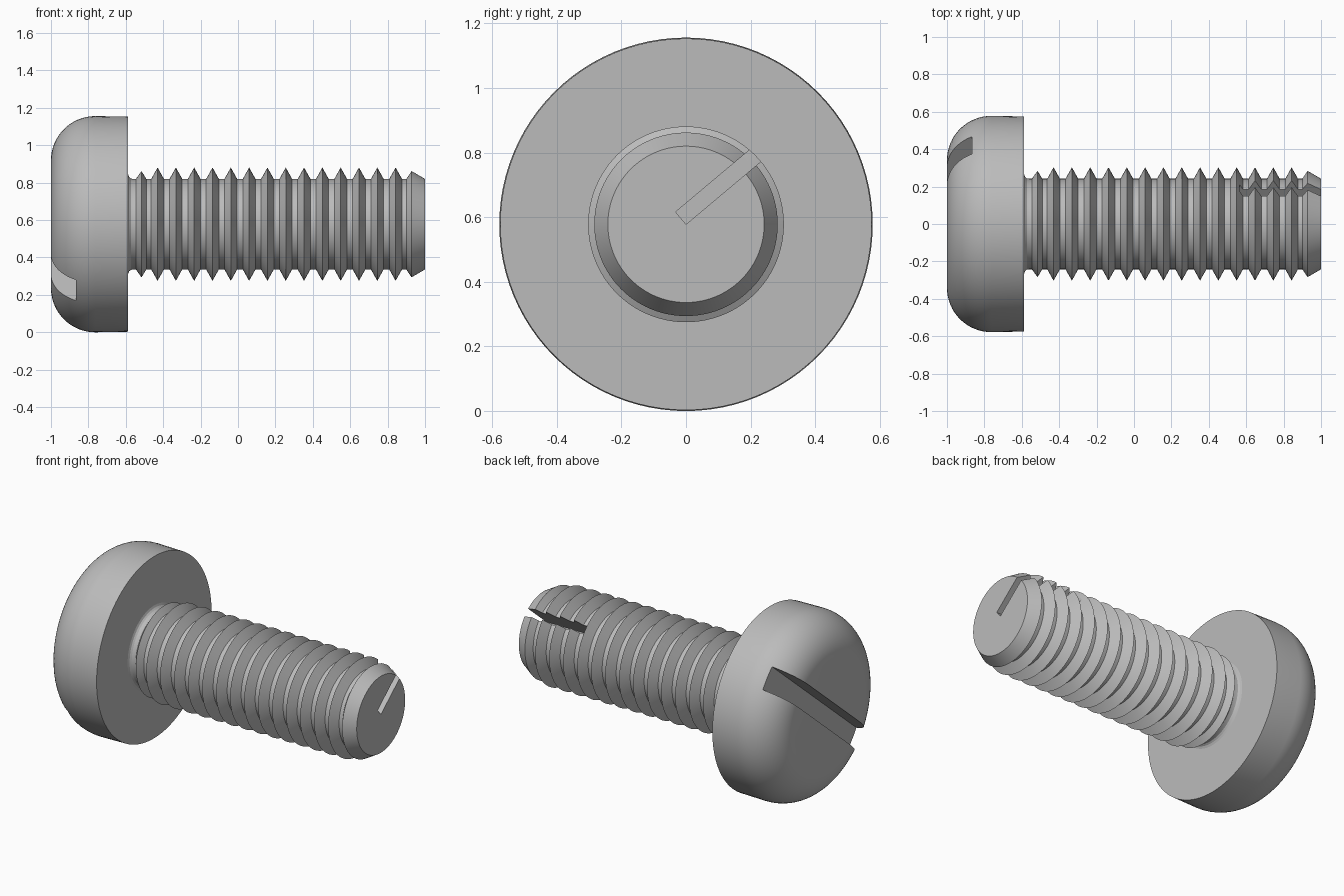
import bpy
import bmesh
from math import pi, sin, cos, radians
from mathutils import Matrix, Vector

default_cube = bpy.data.objects.get("Cube")
if default_cube:
    bpy.data.objects.remove(default_cube, do_unlink=True)

AXIS_Z = 0.578            # height of the screw axis
SEGMENTS = 96
SLOT_ANGLE = radians(40)  # both slots lie along this direction

steel = bpy.data.materials.new("grey steel")
steel.use_nodes = True
colour = (0.5, 0.5, 0.5, 1)
steel.diffuse_color = colour
steel.node_tree.nodes["Principled BSDF"].inputs["Base Color"].default_value = colour


def add_object(name, bm):
    bmesh.ops.recalc_face_normals(bm, faces=bm.faces)
    mesh = bpy.data.meshes.new(name)
    bm.to_mesh(mesh)
    bm.free()
    mesh.materials.append(steel)
    obj = bpy.data.objects.new(name, mesh)
    bpy.context.collection.objects.link(obj)
    return obj


def lathe(name, profile):
    """Turn (x, radius) points around the screw axis, closing both ends."""
    bm = bmesh.new()
    rings = []
    for x, r in profile:
        angles = [2 * pi * i / SEGMENTS for i in range(SEGMENTS)]
        rings.append([bm.verts.new((x, r * cos(a), AXIS_Z + r * sin(a))) for a in angles])
    for a, b in zip(rings, rings[1:]):
        for i in range(SEGMENTS):
            j = (i + 1) % SEGMENTS
            bm.faces.new((a[i], a[j], b[j], b[i]))
    bm.faces.new(rings[0])
    bm.faces.new(rings[-1])
    return add_object(name, bm)


def cut_slot(target, x_range, along, across):
    """Cut a box given by its extents along the axis, the slot and its width."""
    ranges = (x_range, along, across)
    size = [hi - lo for lo, hi in ranges]
    centre = Vector([(hi + lo) / 2 for lo, hi in ranges])
    bm = bmesh.new()
    bmesh.ops.create_cube(bm, size=1, matrix=(
        Matrix.Translation((0, 0, AXIS_Z)) @ Matrix.Rotation(SLOT_ANGLE, 4, "X")
        @ Matrix.Translation(centre) @ Matrix.Diagonal((*size, 1))))
    cutter = add_object(target.name + "_slot_cutter", bm)
    cutter.hide_render = True
    mod = target.modifiers.new("slot", "BOOLEAN")
    mod.operation = "DIFFERENCE"
    mod.solver = "EXACT"
    mod.object = cutter
    bpy.context.view_layer.objects.active = target
    bpy.ops.object.modifier_apply(modifier=mod.name)
    bpy.data.objects.remove(cutter, do_unlink=True)


# Rounded pan head
CORNER = 0.237
head_profile = []
for i in range(17):
    a = pi / 2 * i / 16
    head_profile.append((-1 + CORNER * (1 - cos(a)), 0.341 + CORNER * sin(a)))
head_profile.append((-0.587, 0.575))
head = lathe("head", head_profile)
cut_slot(head, (-1.2, -0.865), (-1, 1), (-0.072, 0.072))

# Threaded shank: fillet under the head, ring threads, tapered tip
ROOT, CREST, PITCH, HALF = 0.242, 0.303, 0.0979, 0.034
shank_profile = [(-0.61, 0.265), (-0.587, 0.265), (-0.582, 0.252), (-0.573, 0.244),
                 (-0.56, ROOT), (-0.546, ROOT), (-0.516, 0.284), (-0.49, ROOT)]
for i in range(14):
    x = -0.43 + i * PITCH
    shank_profile += [(x - HALF, ROOT), (x, CREST), (x + HALF, ROOT)]
shank_profile += [(0.9, ROOT), (0.928, 0.284), (1, 0.242)]
shank = lathe("threaded_shank", shank_profile)
cut_slot(shank, (0.565, 1.2), (0, 0.6), (0, 0.05))

# Smooth the turned surfaces, keep the thread and slot edges crisp
for obj in bpy.context.view_layer.objects:
    obj.select_set(obj in (head, shank))
bpy.context.view_layer.objects.active = head
bpy.ops.object.shade_smooth_by_angle(angle=radians(25))
